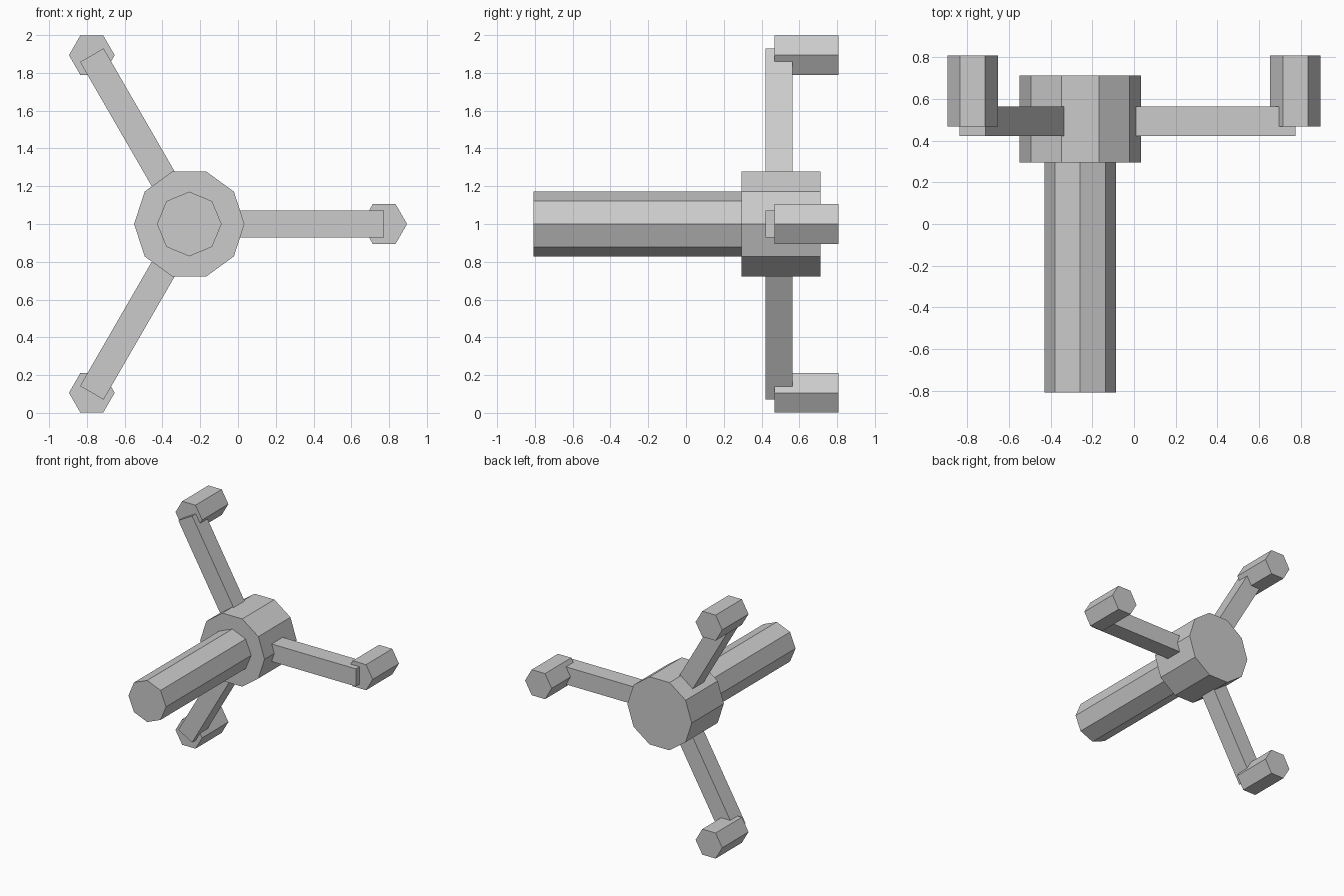
import bpy
from math import radians, cos, sin, pi

if "Cube" in bpy.data.objects:
    bpy.data.objects.remove(bpy.data.objects["Cube"])

CX, CZ = -0.258, 1.0   # hub axis, running along y
REACH = 1.032          # hub axis to arm end / knob axis


def extrude(name, ring, y0, y1):
    """Extrude an xz outline (counter-clockwise seen from the front) along y."""
    n = len(ring)
    verts = [(x, y, z) for y in (y0, y1) for x, z in ring]
    faces = [tuple(range(n)), tuple(reversed(range(n, 2 * n)))]
    faces += [(i, i + n, (i + 1) % n + n, (i + 1) % n) for i in range(n)]
    mesh = bpy.data.meshes.new(name)
    mesh.from_pydata(verts, [], faces)
    obj = bpy.data.objects.new(name, mesh)
    bpy.context.collection.objects.link(obj)
    return obj


def prism(name, sides, radius, x, z, y0, y1):
    """Regular prism along y with one corner pointing to +x."""
    ring = [(x + radius * cos(2 * pi * i / sides), z + radius * sin(2 * pi * i / sides))
            for i in range(sides)]
    return extrude(name, ring, y0, y1)


# Central shaft and hub
prism("shaft", 8, 0.171, CX, CZ, -0.808, 0.31)
prism("hub", 10, 0.292, CX, CZ, 0.295, 0.711)

# Three spokes, each ending in a hexagonal handle knob
half = 0.072
outline = [(0.2, -half), (REACH, -half), (REACH, half), (0.2, half)]
for i in range(3):
    c, s = cos(radians(120 * i)), sin(radians(120 * i))
    ring = [(CX + u * c - v * s, CZ + u * s + v * c) for u, v in outline]
    extrude(f"spoke_{i + 1}", ring, 0.421, 0.564)
    prism(f"handle_knob_{i + 1}", 6, 0.121,
          CX + REACH * c, CZ + REACH * s, 0.468, 0.808)
